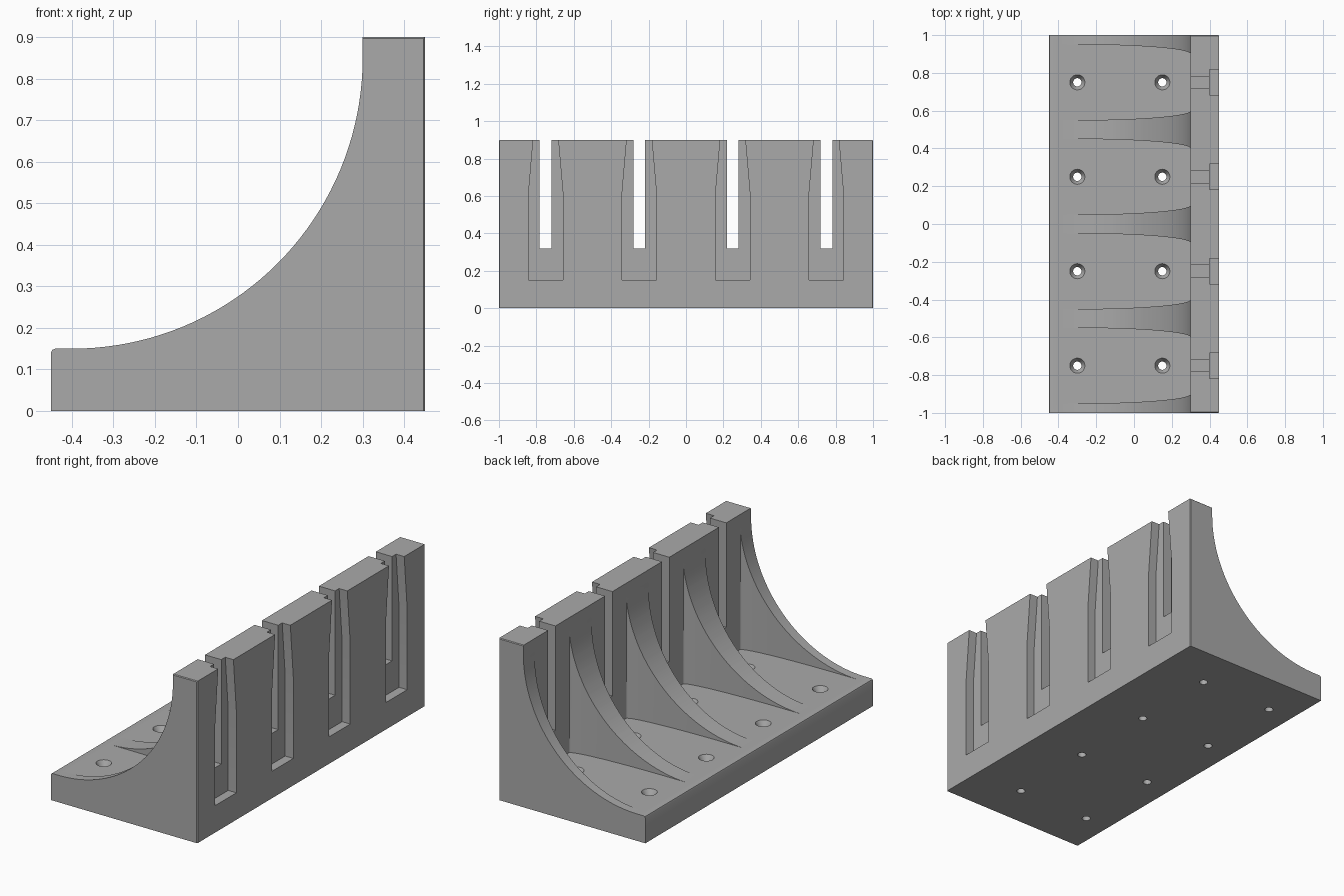
import bpy, bmesh, math
from mathutils import Vector

if "Cube" in bpy.data.objects:
    bpy.data.objects.remove(bpy.data.objects["Cube"], do_unlink=True)

grey = bpy.data.materials.new("plain grey")
grey.use_nodes = True
colour = (0.4, 0.4, 0.4, 1)
grey.diffuse_color = colour
grey.node_tree.nodes["Principled BSDF"].inputs["Base Color"].default_value = colour

BAYS = (-0.75, -0.25, 0.25, 0.75)


def prism(bm, points, direction):
    """Extrude a closed outline of 3D points along a direction."""
    face = bm.faces.new([bm.verts.new(p) for p in points])
    out = bmesh.ops.extrude_face_region(bm, geom=[face])
    moved = [g for g in out["geom"] if isinstance(g, bmesh.types.BMVert)]
    bmesh.ops.translate(bm, vec=Vector(direction), verts=moved)


def make_object(name, bm):
    bmesh.ops.recalc_face_normals(bm, faces=bm.faces)
    mesh = bpy.data.meshes.new(name)
    bm.to_mesh(mesh)
    bm.free()
    mesh.materials.append(grey)
    obj = bpy.data.objects.new(name, mesh)
    bpy.context.collection.objects.link(obj)
    return obj


def cut(target, name, bm):
    """Subtract the cutter mesh from the target and discard it."""
    cutter = make_object(name, bm)
    cutter.hide_render = True
    mod = target.modifiers.new(name, "BOOLEAN")
    mod.operation = "DIFFERENCE"
    mod.solver = "EXACT"
    mod.object = cutter
    bpy.ops.object.modifier_apply(modifier=mod.name)
    bpy.data.objects.remove(cutter, do_unlink=True)


# Solid block with the concave arc swept along its length
side = [(-0.45, 0), (0.45, 0), (0.45, 0.9), (0.3, 0.9)]
steps = 40
for i in range(steps + 1):
    a = math.pi / 2 * i / steps
    side.append((-0.4 + 0.7 * math.cos(a), 0.85 - 0.7 * math.sin(a)))
side += [(-0.44, 0.15), (-0.447, 0.147), (-0.45, 0.14)]
bm = bmesh.new()
prism(bm, [(x, -1, z) for x, z in side], (0, 2, 0))

# Slight softening of the upright back corners and the top ends
soft = []
for e in bm.edges:
    a, b = (v.co for v in e.verts)
    upright = min(a.x, b.x) > 0.44 and abs(a.y - b.y) < 0.01
    top_end = min(a.z, b.z) > 0.89 and abs(a.y - b.y) < 0.01
    if upright or top_end:
        soft.append(e)
bmesh.ops.bevel(bm, geom=soft, offset=0.004, segments=1, affect="EDGES")
rack = make_object("ribbed_rack", bm)
bpy.context.view_layer.objects.active = rack
rack.select_set(True)

# Bays between the ribs, narrowing towards the wall along an elliptic flare
flare = [(-0.41, 0.2)]
for i in range(25):
    a = math.pi / 2 * i / 24
    flare.append((-0.3 + 0.6 * math.sin(a), 0.15 + 0.05 * math.cos(a)))
bm = bmesh.new()
for c in BAYS:
    outline = [(x, c + y, 0.15) for x, y in flare]
    outline += [(x, c - y, 0.15) for x, y in reversed(flare)]
    prism(bm, outline, (0, 0, 1))
cut(rack, "bay_cutter", bm)

# Tapered recesses in the back of the wall
bm = bmesh.new()
half = [(0.093, 0.15), (0.093, 0.6), (0.067, 0.9), (0.067, 1)]
for c in BAYS:
    outline = [(0.4, c + y, z) for y, z in half]
    outline += [(0.4, c - y, z) for y, z in reversed(half)]
    prism(bm, outline, (0.2, 0, 0))
cut(rack, "recess_cutter", bm)

# Narrow slots right through the wall
bm = bmesh.new()
for c in BAYS:
    w = 0.032
    prism(bm, [(0.25, c - w, 0.32), (0.25, c + w, 0.32),
               (0.25, c + w, 1), (0.25, c - w, 1)], (0.3, 0, 0))
cut(rack, "slot_cutter", bm)

# Countersunk screw holes through the base
bm = bmesh.new()
sides = 32
rings = [(0.022, -0.1), (0.022, 0.12), (0.04, 0.15), (0.04, 0.2)]
for c in BAYS:
    for x in (-0.3, 0.15):
        loops = []
        for r, z in rings:
            ring = []
            for i in range(sides):
                t = math.tau * i / sides
                ring.append(bm.verts.new((x + r * math.cos(t), c + r * math.sin(t), z)))
            loops.append(ring)
        for lo, hi in zip(loops, loops[1:]):
            for i in range(sides):
                j = (i + 1) % sides
                bm.faces.new((lo[i], lo[j], hi[j], hi[i]))
        bm.faces.new(loops[0])
        bm.faces.new(loops[-1])
cut(rack, "hole_cutter", bm)

bpy.ops.object.shade_smooth_by_angle(angle=math.radians(25))
